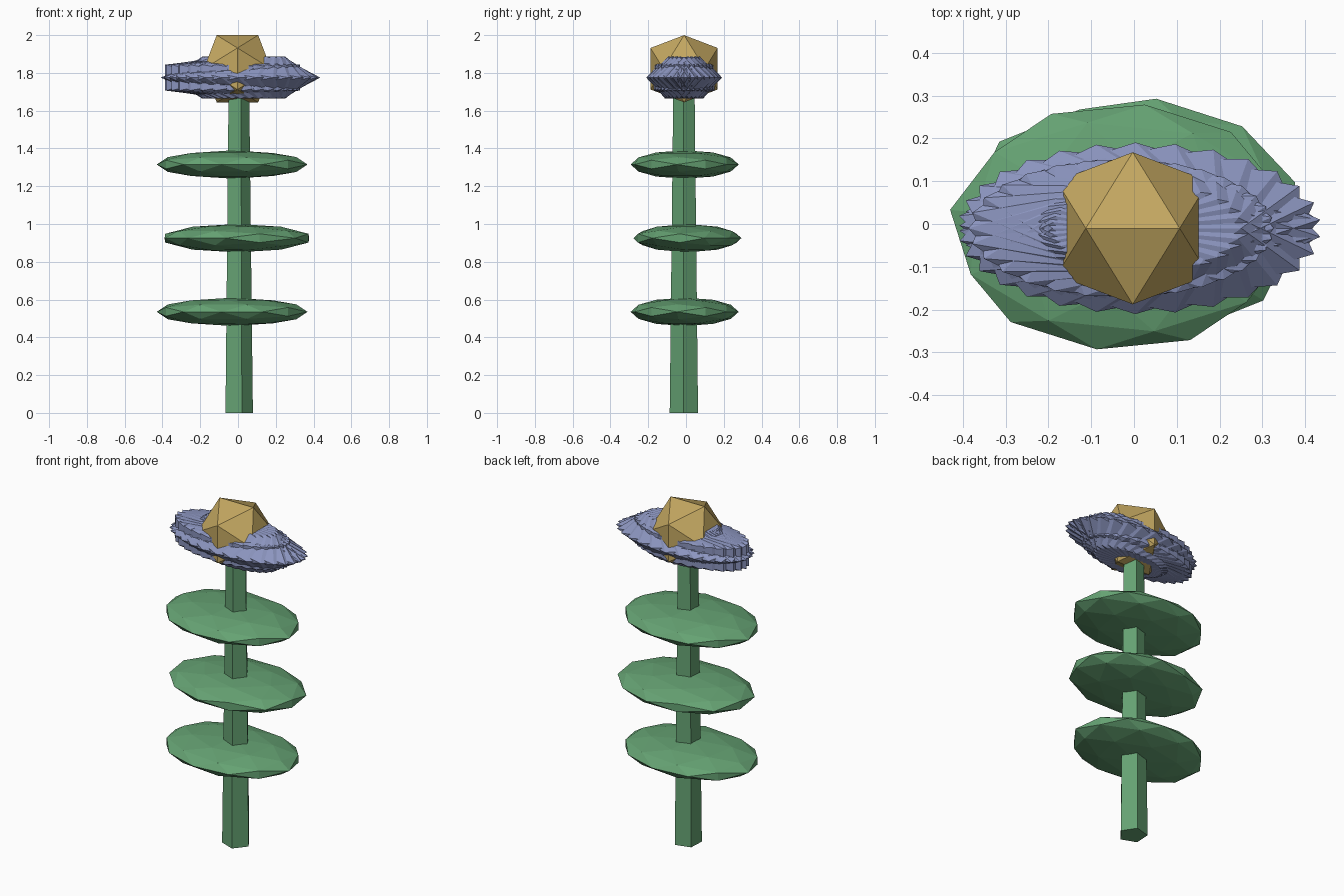
import bpy, bmesh
from math import pi, cos, sin, sqrt, radians
from mathutils import Vector, Matrix

if "Cube" in bpy.data.objects:
    bpy.data.objects.remove(bpy.data.objects["Cube"])


def material(name, color):
    m = bpy.data.materials.new(name)
    m.diffuse_color = (*color, 1)
    m.use_nodes = True
    m.node_tree.nodes["Principled BSDF"].inputs["Base Color"].default_value = m.diffuse_color
    return m


GREEN = material("leaf_green", (0.13, 0.36, 0.17))
BLUE = material("petal_blue", (0.26, 0.30, 0.52))
GOLD = material("centre_gold", (0.55, 0.39, 0.12))


def finish(bm, name, mat):
    bmesh.ops.recalc_face_normals(bm, faces=bm.faces[:])
    mesh = bpy.data.meshes.new(name)
    bm.to_mesh(mesh)
    bm.free()
    mesh.materials.append(mat)
    obj = bpy.data.objects.new(name, mesh)
    bpy.context.collection.objects.link(obj)


def icosahedron(name, mat, centre, size, turn=0.0, subdivide=False):
    """Edge-up icosahedron, turned about z, then stretched to size."""
    t = (1 + sqrt(5)) / 2
    points = []
    for a in (-1, 1):
        for b in (-t, t):
            points += [Vector(co).normalized() for co in ((a, 0, b), (0, b, a), (b, a, 0))]
    if subdivide:
        # Add the edge midpoints, pushed out to the sphere
        points += [(p + q).normalized() for i, p in enumerate(points)
                   for q in points[:i] if (p - q).length < 1.2]
    bm = bmesh.new()
    for p in points:
        bm.verts.new(p)
    bmesh.ops.convex_hull(bm, input=bm.verts[:])
    place = Matrix.Translation(centre) @ Matrix.Diagonal((*size, 1)) @ Matrix.Rotation(turn, 4, 'Z')
    bm.transform(place)
    finish(bm, name, mat)


# Tapered five-sided stem
bm = bmesh.new()
rings = []
for z, r in ((0, 0.079), (1.75, 0.059)):
    rings.append([bm.verts.new((r * cos(radians(72 * i - 3)),
                                -0.01 + r * sin(radians(72 * i - 3)), z)) for i in range(5)])
for i in range(5):
    j = (i + 1) % 5
    bm.faces.new((rings[0][i], rings[0][j], rings[1][j], rings[1][i]))
bm.faces.new(rings[0])
bm.faces.new(rings[1])
finish(bm, "stem", GREEN)

# Three flat leaf discs, the middle one turned differently
for i, (x, y, turn) in enumerate([(-0.031, -0.007, 82), (-0.006, 0.007, 50), (-0.031, -0.007, 82)]):
    icosahedron(f"leaf_{i + 1}", GREEN, (x, y, 0.535 + 0.39 * i),
                (0.403, 0.289, 0.075), radians(turn), True)

# Spiky petal crown: overlapping turned solids, each nudged outward
PETALS = 16
for i in range(PETALS):
    a = 2 * pi * i / PETALS
    icosahedron(f"petal_{i + 1}", BLUE, (0.03 * cos(a), -0.01 + 0.014 * sin(a), 1.775),
                (0.42, 0.188, 0.13), a / 2)

# Flower centre
icosahedron("flower_centre", GOLD, (-0.003, -0.01, 1.822), (0.209, 0.209, 0.209))
